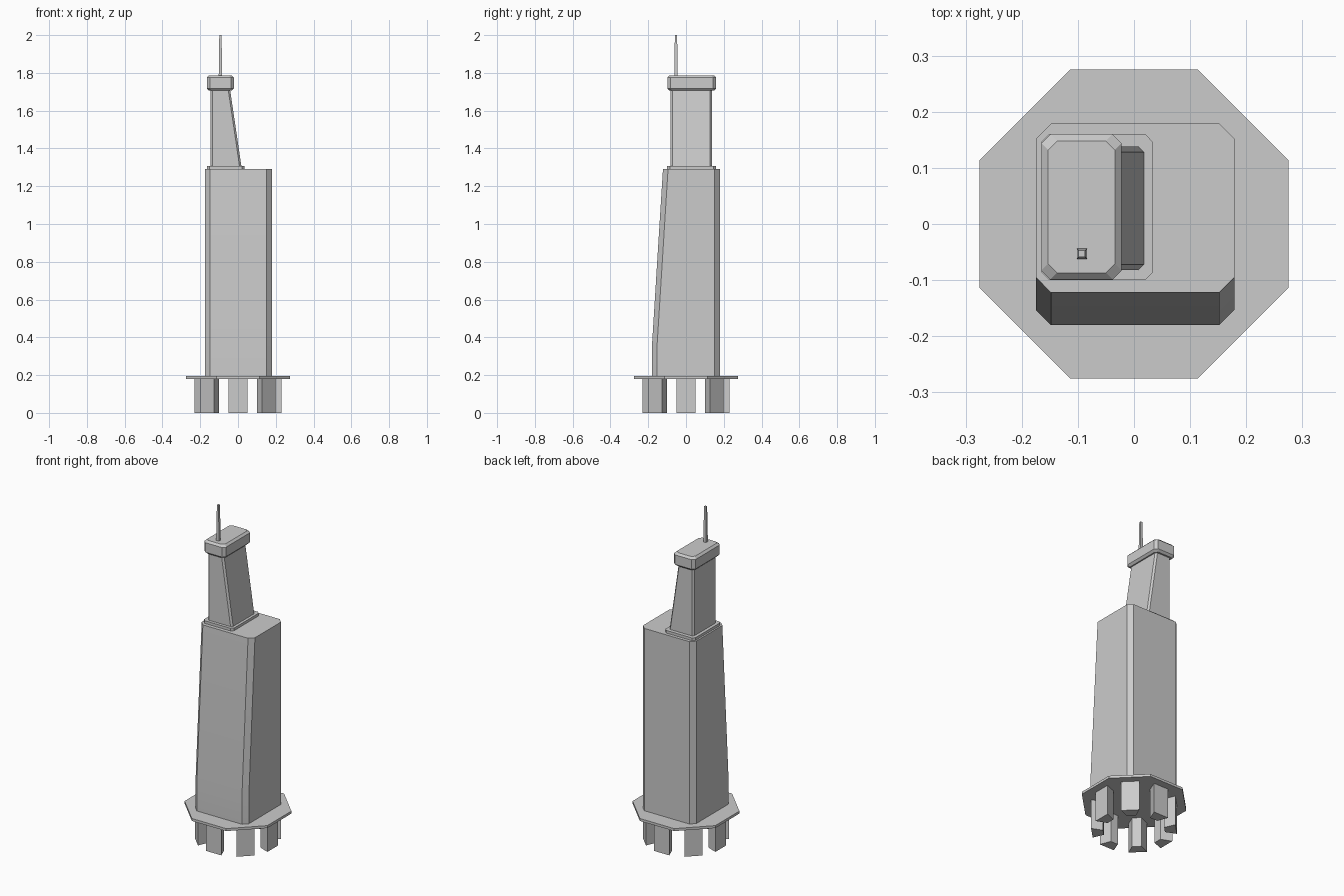
import bpy, math

if "Cube" in bpy.data.objects:
    bpy.data.objects.remove(bpy.data.objects["Cube"])


def loft(name, rings):
    """Join equal-length rings of points into a closed, capped solid."""
    n = len(rings[0])
    verts = [p for ring in rings for p in ring]
    faces = [tuple(range(n))[::-1],
             tuple(range((len(rings) - 1) * n, len(rings) * n))]
    for k in range(len(rings) - 1):
        for i in range(n):
            j = (i + 1) % n
            faces.append((k * n + i, k * n + j, (k + 1) * n + j, (k + 1) * n + i))
    mesh = bpy.data.meshes.new(name)
    mesh.from_pydata(verts, [], faces)
    mesh.update()
    ob = bpy.data.objects.new(name, mesh)
    bpy.context.collection.objects.link(ob)
    return ob


def cut_rect(x0, x1, y0, y1, c, z):
    """Counter-clockwise rectangle with its corners cut by c."""
    return [(x0 + c, y0, z), (x1 - c, y0, z), (x1, y0 + c, z), (x1, y1 - c, z),
            (x1 - c, y1, z), (x0 + c, y1, z), (x0, y1 - c, z), (x0, y0 + c, z)]


def square(x, y, h, z):
    return [(x - h, y - h, z), (x + h, y - h, z), (x + h, y + h, z), (x - h, y + h, z)]


# Octagonal base plate
A = 0.275
loft("base_plate", [cut_rect(-A, A, -A, A, 0.161, z) for z in (0.18, 0.195)])

# Ring of eight wedge-shaped legs
for k in range(8):
    a = k * math.pi / 4
    ca, sa = math.cos(a), math.sin(a)
    section = [(0.167, -0.025), (0.23, -0.05), (0.23, 0.05), (0.167, 0.025)]
    loft(f"leg_{k + 1}", [[(r * ca - t * sa, r * sa + t * ca, z) for r, t in section]
                          for z in (0.0, 0.18)])

# Main tower, front face leaning back above its foot
body = loft("main_tower", [cut_rect(-0.175, 0.179, y, 0.179, 0.027, z)
                           for y, z in ((-0.18, 0.195), (-0.18, 0.36), (-0.122, 1.29))])
bpy.context.view_layer.objects.active = body
body.select_set(True)
bpy.ops.object.shade_smooth_by_angle(angle=math.radians(25))

# Ledge under the upper tower
loft("upper_ledge", [cut_rect(-0.165, 0.034, -0.1, 0.16, 0.014, z) for z in (1.29, 1.306)])

# Upper tower, right face leaning inward
loft("upper_tower", [cut_rect(-0.146, x, -0.082, 0.138, 0.01, z)
                     for x, z in ((0.018, 1.306), (-0.042, 1.712))])

# Roof cap with bevelled rims
loft("roof_cap", [cut_rect(-0.165 + d, -0.022 - d, -0.099 + d, 0.16 - d, 0.016, z)
                  for d, z in ((0.012, 1.706), (0, 1.718), (0, 1.775), (0.012, 1.787))])

# Tapered antenna
loft("antenna", [square(-0.093, -0.053, h, z) for h, z in ((0.009, 1.787), (0.006, 2.0))])
